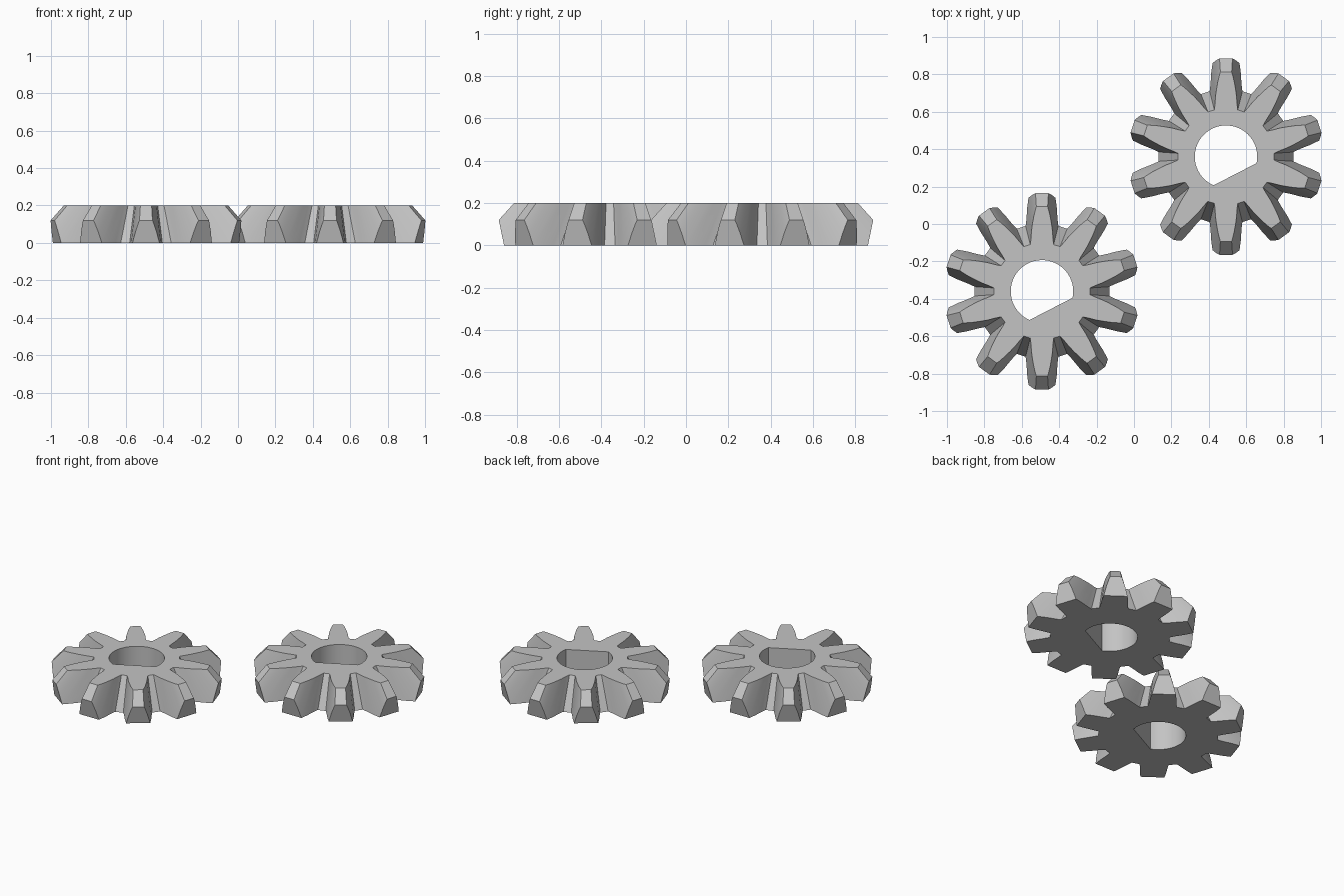
import bpy
import bmesh
from math import sin, cos, radians
from mathutils import Vector

if "Cube" in bpy.data.objects:
    bpy.data.objects.remove(bpy.data.objects["Cube"], do_unlink=True)

HEIGHT, APEX, TEETH = 0.2, 0.7, 10
HEEL, HEEL_SLOPE = 0.5, 0.208      # outer end face of each tooth
BORE, BORE_STEPS = 0.167, 40
FLAT_START, FLAT_END = -12, 246.5  # the round part of the D-shaped bore

# Half tooth on the base of the cone: (distance out, half width) per unit of depth
HALF_TOOTH = [(0.50, 0.125), (0.53, 0.121), (0.56, 0.118), (0.64, 0.113),
              (HEEL / APEX, 0.103), (0.8, 0.088), (0.87, 0.071), (0.905, 0.06)]
HEEL_INDEX = 4

metal = bpy.data.materials.new("light_grey_metal")
metal.use_nodes = True
grey = (0.55, 0.55, 0.55, 1)
metal.diffuse_color = grey
metal.node_tree.nodes["Principled BSDF"].inputs["Base Color"].default_value = grey


def loop_edges(bm, verts):
    """Edges of a closed loop of vertices."""
    pairs = zip(verts, verts[1:] + verts[:1])
    return [bm.edges.get(p) or bm.edges.new(p) for p in pairs]


def bevel_gear(name, location):
    bm = bmesh.new()
    tooth = ([(s, -w) for s, w in HALF_TOOTH]
             + [(s, w) for s, w in reversed(HALF_TOOTH)])
    low, high, base = [], [], []

    # Tooth outline: every point runs along a ray towards the cone's apex
    heels = []
    for k in range(TEETH):
        a = radians(18 + 360 / TEETH * k)
        out, side = Vector((cos(a), sin(a), 0)), Vector((-sin(a), cos(a), 0))
        start = len(low)
        for s, w in tooth:
            z = max(0, (APEX * s - HEEL) / (HEEL_SLOPE + s))
            for ring, h in ((low, z), (high, HEIGHT)):
                p = (out * s + side * w) * (APEX - h)
                ring.append(bm.verts.new((p.x, p.y, h)))
        mine = low[start:]
        heels.append(mine[HEEL_INDEX:-HEEL_INDEX])
        base += mine[:HEEL_INDEX + 1] + mine[-HEEL_INDEX - 1:]

    # Flanks, roots and tips, then the slanted tooth ends
    n = len(low)
    for i in range(n):
        j = (i + 1) % n
        bm.faces.new((low[i], low[j], high[j], high[i]))
    for heel in heels:
        bm.faces.new(heel)

    # D-shaped bore
    bore = []
    for h in (0, HEIGHT):
        ring = []
        for i in range(BORE_STEPS + 1):
            a = radians(FLAT_START + (FLAT_END - FLAT_START) * i / BORE_STEPS)
            ring.append(bm.verts.new((BORE * cos(a), BORE * sin(a), h)))
        bore.append(ring)
    m = BORE_STEPS + 1
    for i in range(m):
        j = (i + 1) % m
        bm.faces.new((bore[0][j], bore[0][i], bore[1][i], bore[1][j]))

    # Flat underside and top around the bore
    for outline, hole, up in ((base, bore[0], -1), (high, bore[1], 1)):
        bmesh.ops.triangle_fill(
            bm, edges=loop_edges(bm, outline) + loop_edges(bm, hole),
            use_beauty=True, normal=(0, 0, up))
    bmesh.ops.recalc_face_normals(bm, faces=bm.faces[:])

    mesh = bpy.data.meshes.new(name)
    bm.to_mesh(mesh)
    bm.free()
    mesh.materials.append(metal)
    gear = bpy.data.objects.new(name, mesh)
    gear.location = location
    bpy.context.collection.objects.link(gear)
    bpy.ops.object.select_all(action='DESELECT')
    gear.select_set(True)
    bpy.context.view_layer.objects.active = gear
    bpy.ops.object.shade_smooth_by_angle(angle=radians(28))


bevel_gear("back_left_bevel_gear", (0.492, 0.36, 0))
bevel_gear("front_right_bevel_gear", (-0.492, -0.36, 0))
